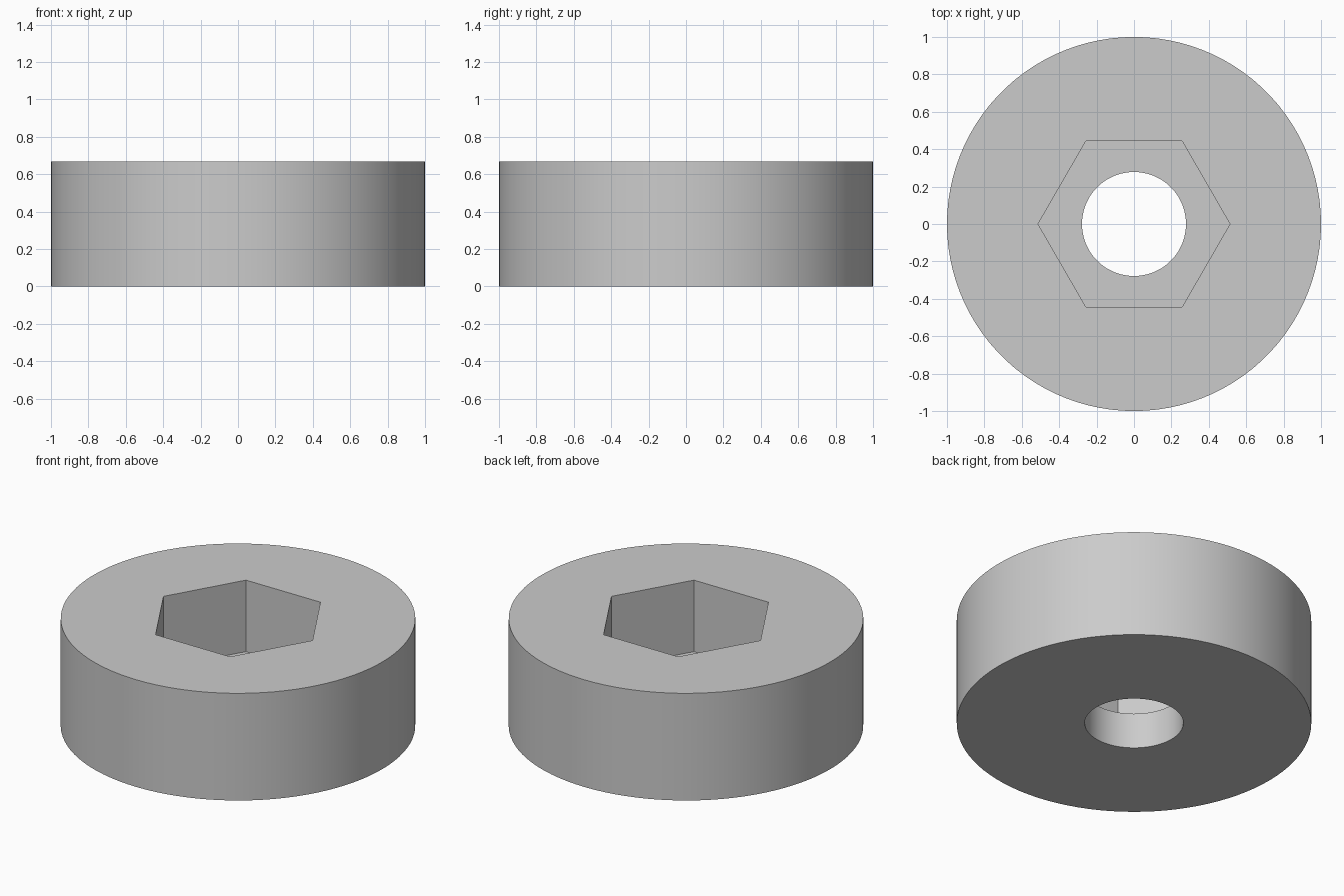
import bpy
from math import pi

if "Cube" in bpy.data.objects:
    bpy.data.objects.remove(bpy.data.objects["Cube"], do_unlink=True)

HEIGHT = 0.667
FLOOR = 0.222          # bottom of the hexagonal pocket
HOLE_RADIUS = 0.278
HEX_RADIUS = 0.513     # centre to corner

grey = bpy.data.materials.new("plain_grey")
grey.use_nodes = True
colour = (0.6, 0.6, 0.6, 1)
grey.diffuse_color = colour
grey.node_tree.nodes["Principled BSDF"].inputs["Base Color"].default_value = colour


def prism(name, sides, radius, bottom, top, turn=0):
    """Upright prism between two heights."""
    bpy.ops.mesh.primitive_cylinder_add(
        vertices=sides, radius=radius, depth=top - bottom,
        location=(0, 0, (bottom + top) / 2), rotation=(0, 0, turn))
    obj = bpy.context.object
    obj.name = name
    obj.data.materials.append(grey)
    return obj


def cut(body, cutter):
    """Subtract the cutter from the body, then discard it."""
    mod = body.modifiers.new("cut", "BOOLEAN")
    mod.operation = "DIFFERENCE"
    mod.solver = "EXACT"
    mod.object = cutter
    bpy.context.view_layer.objects.active = body
    bpy.ops.object.modifier_apply(modifier=mod.name)
    bpy.data.objects.remove(cutter, do_unlink=True)


# Round body with a hexagonal pocket on top and a bore through the floor
body = prism("round_body", 100, 1, 0, HEIGHT)
cut(body, prism("hex_pocket_cutter", 6, HEX_RADIUS, FLOOR, HEIGHT + 0.2, pi / 6))
cut(body, prism("bore_cutter", 100, HOLE_RADIUS, -0.2, HEIGHT + 0.3))

# Smooth the round walls, keep the rims and hexagon corners crisp
bpy.ops.object.select_all(action="DESELECT")
body.select_set(True)
bpy.context.view_layer.objects.active = body
bpy.ops.object.shade_smooth_by_angle(angle=pi / 6)
